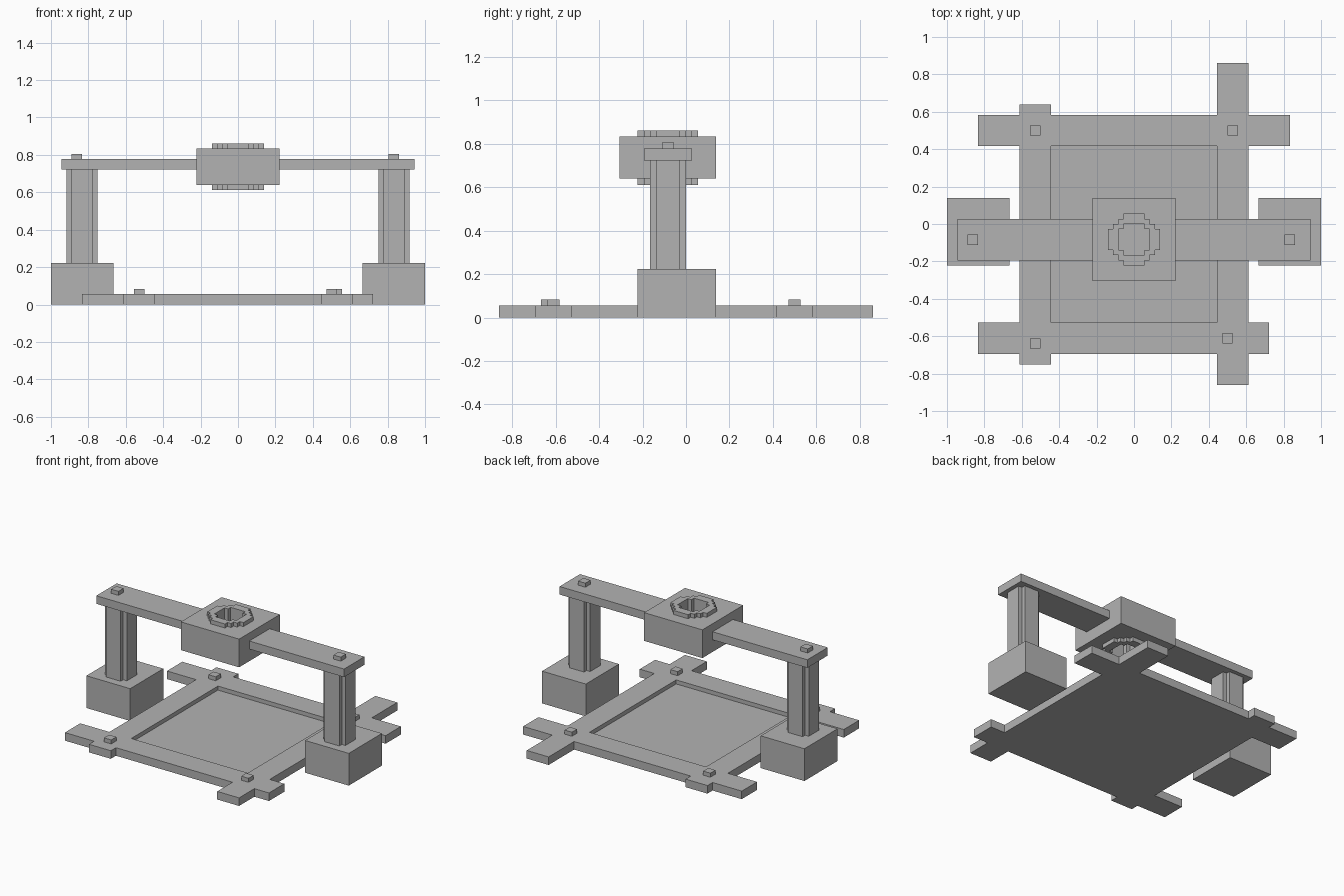
import bpy
import bmesh

if "Cube" in bpy.data.objects:
    bpy.data.objects.remove(bpy.data.objects["Cube"], do_unlink=True)

U = 1 / 36   # one building unit
CY = -3      # centre line of the gantry in y

stone = bpy.data.materials.new("plain grey")
stone.use_nodes = True
GREY = (0.45, 0.45, 0.45, 1)
stone.diffuse_color = GREY
stone.node_tree.nodes["Principled BSDF"].inputs["Base Color"].default_value = GREY


def prism(name, rects, z0, z1, holes=()):
    """Upright solid: union of (x0, x1, y0, y1) rectangles minus the holes."""
    every = list(rects) + list(holes)
    xs = sorted({v for r in every for v in r[:2]})
    ys = sorted({v for r in every for v in r[2:]})

    def covered(group, x, y):
        return any(a < x < b and c < y < d for a, b, c, d in group)

    cells = set()
    for i in range(len(xs) - 1):
        for j in range(len(ys) - 1):
            x, y = (xs[i] + xs[i + 1]) / 2, (ys[j] + ys[j + 1]) / 2
            if covered(rects, x, y) and not covered(holes, x, y):
                cells.add((i, j))

    bm = bmesh.new()
    verts = {}

    def vert(i, j, z):
        if (i, j, z) not in verts:
            verts[i, j, z] = bm.verts.new((xs[i] * U, ys[j] * U, z * U))
        return verts[i, j, z]

    for i, j in cells:
        ring = [(i, j), (i + 1, j), (i + 1, j + 1), (i, j + 1)]
        bm.faces.new([vert(*p, z1) for p in ring])
        bm.faces.new([vert(*p, z0) for p in reversed(ring)])
        # walls only where the neighbouring cell is empty
        for k, (di, dj) in enumerate([(0, -1), (1, 0), (0, 1), (-1, 0)]):
            if (i + di, j + dj) not in cells:
                p, q = ring[k], ring[(k + 1) % 4]
                bm.faces.new([vert(*p, z0), vert(*q, z0), vert(*q, z1), vert(*p, z1)])

    mesh = bpy.data.meshes.new(name)
    bm.to_mesh(mesh)
    bm.free()
    mesh.materials.append(stone)
    obj = bpy.data.objects.new(name, mesh)
    bpy.context.collection.objects.link(obj)
    return obj


def centred(cx, cy, hx, hy):
    return (cx - hx, cx + hx, cy - hy, cy + hy)


def stepped_disc(steps):
    return [centred(0, CY, hx, hy) for hx, hy in steps]


# Base frame of four crossing planks around a sunken floor
planks = [(-30, 30, 15, 21), (-30, 26, -25, -19),
          (-22, -16, -27, 23), (16, 22, -31, 31)]
opening = (-16, 16, -19, 15)
prism("base_frame", planks, 0, 2)
prism("sunken_floor", [opening], 0, 1)

# Pegs at the plank crossings
for name, x, y in [("back_right", -19, 18), ("back_left", 19, 18),
                   ("front_right", -19, -23), ("front_left", 18, -22)]:
    prism("frame_peg_" + name, [centred(x, y, 1, 1)], 2, 3)

# Footing, notched post, beam and peg on each side
for side, s, peg_x in [("right", -1, -31), ("left", 1, 30)]:
    prism("footing_" + side, [(*sorted((24 * s, 36 * s)), -8, 5)], 0, 8)
    prism("post_" + side, [centred(30 * s, CY, 3, 2), centred(30 * s, CY, 2, 3)], 8, 26)
    prism("beam_" + side, [(*sorted((8 * s, 34 * s)), CY - 4, CY + 4)], 26, 28)
    prism("beam_peg_" + side, [centred(peg_x, CY, 1, 1)], 28, 29)

# Central block with a stepped round bore and a collar above and below
bore = stepped_disc([(3, 2), (2, 3)])
collar = stepped_disc([(5, 2), (4, 3), (3, 4), (2, 5)])
prism("central_block", [centred(0, CY, 8, 8)], 23, 30, bore)
prism("top_collar", collar, 30, 31, bore)
prism("bottom_collar", collar, 22, 23, bore)
